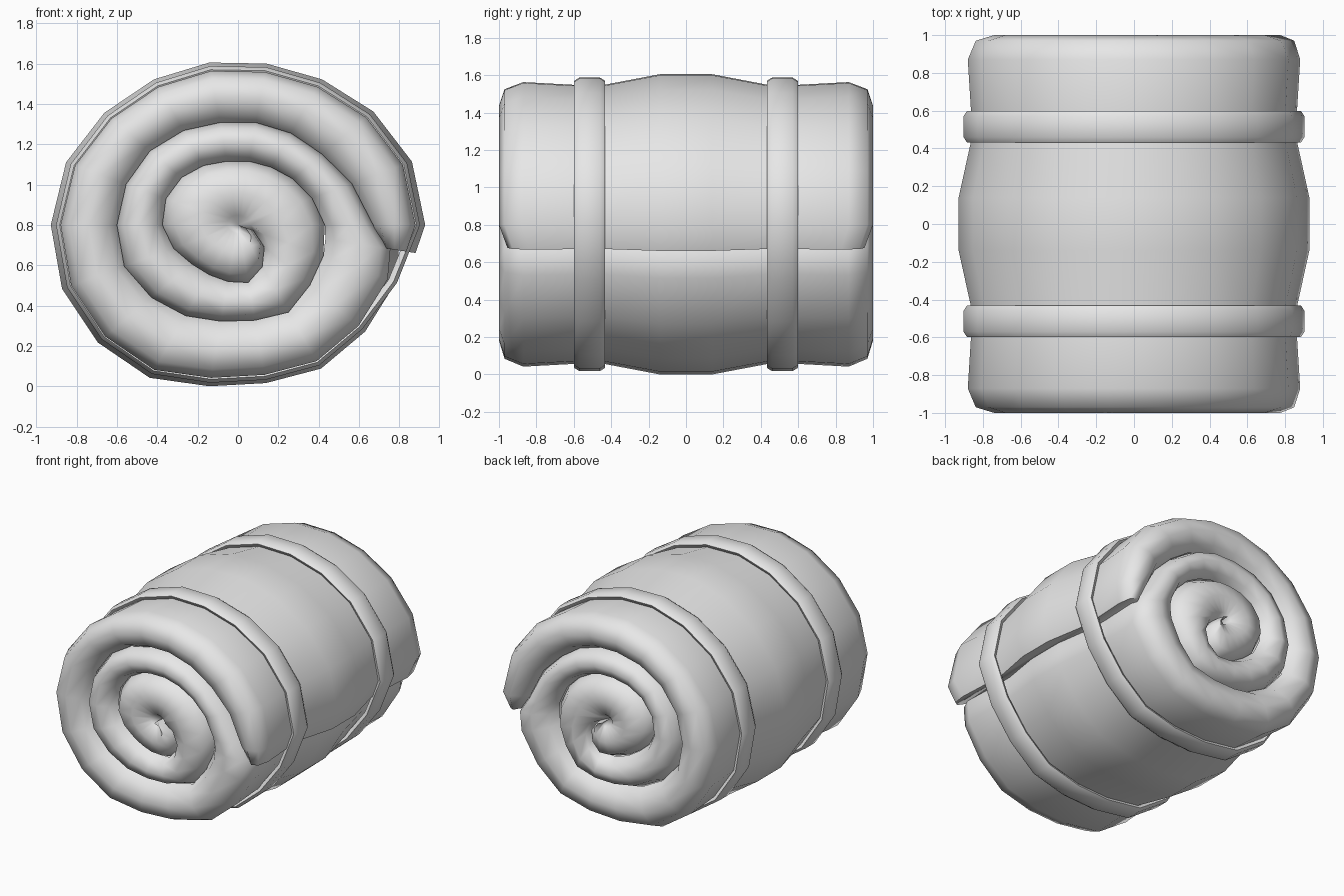
import bpy, bmesh
from math import radians, cos, sin

cube = bpy.data.objects.get("Cube")
if cube:
    bpy.data.objects.remove(cube, do_unlink=True)

CENTRE_Z = 0.8
STEP = 20

# Spiral seam radius every 20 degrees, from the loose flap inward to the core
SEAM = [.88, .87, .83, .79, .77, .775, .79, .82, .86, .88, .88, .86, .83, .77, .755, .78, .78, .79,
        .67, .60, .545, .525, .515, .515, .54, .57, .59, .60, .60, .56, .52, .485, .48, .50, .465, .45,
        .43, .39, .355, .33, .32, .32, .34, .365, .38, .375, .34, .30, .285, .285, .29, .24, .17, .08, 0]

# Puffy strip end: (fraction across the strip, y)
PUFF = [(0, .89), (.15, .96), (.5, 1), (.85, .97)]
# Outer surface along the roll: (y, radius scale), pinched under the straps
BARREL = [(.87, 1), (.59, .98), (.44, .98), (.14, 1.055)]

grey = bpy.data.materials.new("soft grey cloth")
grey.use_nodes = True
colour = (0.8, 0.8, 0.8, 1)
grey.diffuse_color = colour
grey.node_tree.nodes["Principled BSDF"].inputs["Base Color"].default_value = colour


def seam(t):
    i, f = divmod(max(t, 0) / STEP, 1)
    i = int(i)
    if i >= len(SEAM) - 1:
        return 0
    return SEAM[i] * (1 - f) + SEAM[i + 1] * f


def polar(t, r, y):
    a = radians(t)
    return (r * cos(a), y, CENTRE_Z + r * sin(a))


def loft(name, columns, closed, cap=False):
    """Join equal columns of points into a smooth skin."""
    bm = bmesh.new()
    rows = [[bm.verts.new(p) for p in col] for col in columns]
    n = len(rows[0])
    pairs = list(zip(rows, rows[1:]))
    if closed:
        pairs.append((rows[-1], rows[0]))
    for a, b in pairs:
        for j in range(n if closed else n - 1):
            k = (j + 1) % n
            bm.faces.new((a[j], a[k], b[k], b[j]))
    if cap:
        bm.faces.new(rows[0][::-1])
    bmesh.ops.remove_doubles(bm, verts=bm.verts, dist=0.0005)
    bmesh.ops.recalc_face_normals(bm, faces=bm.faces)
    mesh = bpy.data.meshes.new(name)
    bm.to_mesh(mesh)
    bm.free()
    mesh.materials.append(grey)
    mesh.shade_smooth()
    mesh.set_sharp_from_angle(angle=radians(65))
    obj = bpy.data.objects.new(name, mesh)
    bpy.context.collection.objects.link(obj)
    return obj


def strip_column(t):
    """Cross-section of the rolled strip at winding angle t."""
    flap = t < 0
    outer = .845 if flap else (.765 if t == 351 else seam(t))
    inner = .73 if flap else (seam(t + 360) if t else .67)
    y_scale = .955 if flap else 1
    half = [(inner + (outer - inner) * f, y) for f, y in PUFF]
    half += [(outer * (s if t < 355 else 1), y) for y, s in BARREL]
    front = [polar(t, r, -y * y_scale) for r, y in half]
    back = [polar(t, r, y * y_scale) for r, y in reversed(half)]
    return front + back


# Rolled blanket
angles = [-9] + list(range(0, 341, STEP)) + [351] + list(range(360, 1081, STEP))
loft("rolled_blanket", [strip_column(t) for t in angles], closed=False, cap=True)

# Two straps, pulled tight and bridging the gap below the flap
BAND = [(-.045, -.07), (-.018, -.083), (0, -.055), (0, .055), (-.018, .083), (-.045, .07)]
for label, y0 in (("front_strap", -.515), ("back_strap", .515)):
    ring = []
    for i in range(18):
        r = SEAM[i] * .98 + (.065 if i == 17 else .04)
        ring.append([polar(i * STEP, r + dr, y0 + dy) for dr, dy in BAND])
    loft(label, ring, closed=True)
